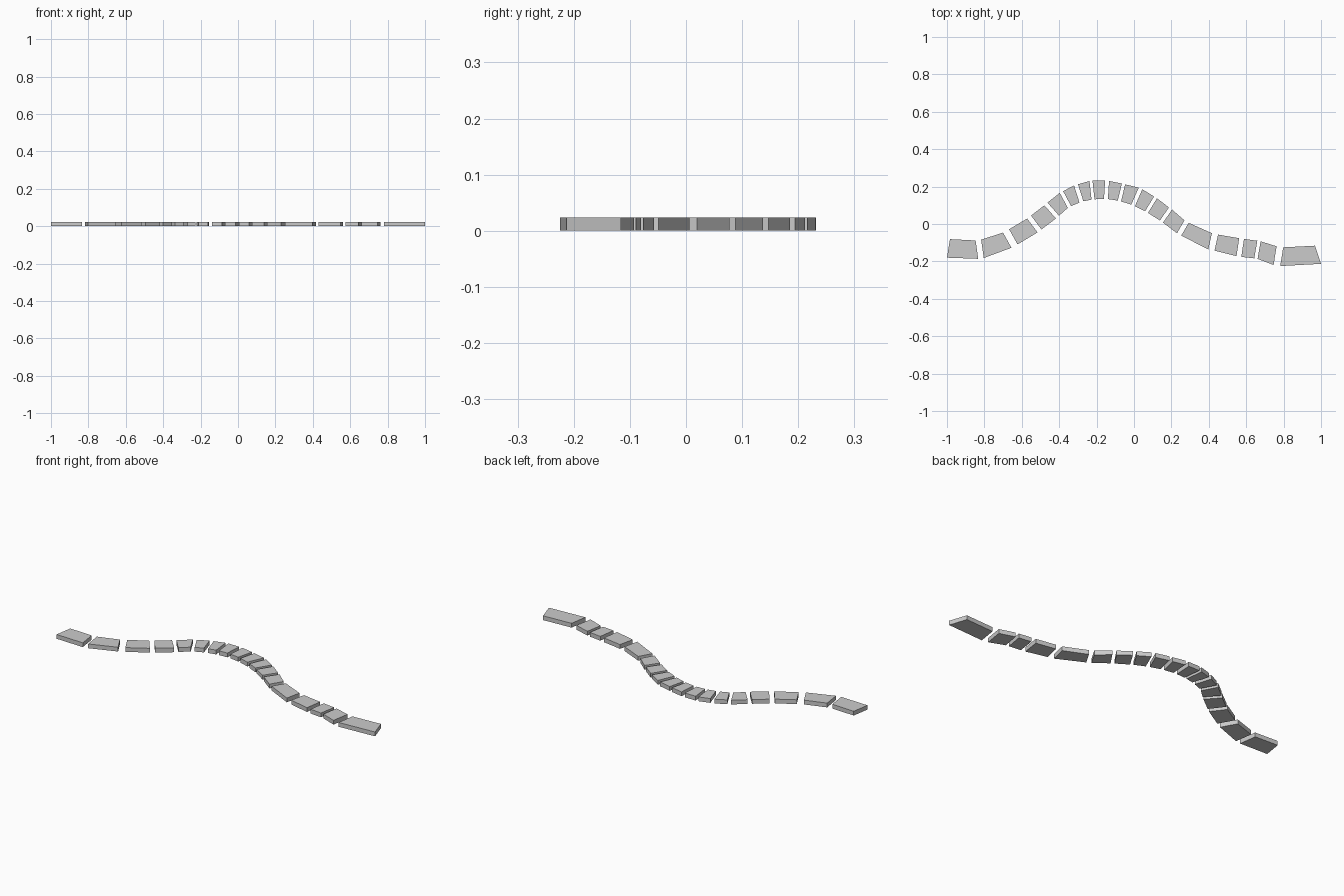
import bpy, bmesh
from mathutils import Vector

if "Cube" in bpy.data.objects:
    bpy.data.objects.remove(bpy.data.objects["Cube"])

THICK = 0.024

# Joints across the winding path: (back x, back y, front x, front y, gap width)
joints = [
    (-.984, -.081, -1.0, -.180, 0), (-.832, -.086, -.818, -.184, .030),
    (-.684, -.037, -.639, -.118, .037), (-.561, .037, -.505, -.037, .026),
    (-.471, .107, -.409, .037, .022), (-.388, .171, -.345, .091, .020),
    (-.310, .209, -.281, .118, .022), (-.230, .231, -.219, .131, .016),
    (-.144, .231, -.150, .134, .021), (-.056, .214, -.078, .123, .018),
    (.035, .190, -.005, .099, .021), (.115, .142, .067, .064, .018),
    (.195, .083, .147, .013, .020), (.281, .013, .241, -.056, .026),
    (.433, -.053, .414, -.139, .034), (.575, -.078, .561, -.174, .026),
    (.668, -.091, .652, -.185, .018), (.780, -.122, .764, -.222, .036),
    (.968, -.116, 1.0, -.213, 0),
]


def edge(joint, side):
    """Back and front corner of a stone on one side of a joint."""
    bx, by, fx, fy, gap = joint
    back, front = Vector((bx, by)), Vector((fx, fy))
    d = (back - front).normalized()
    shift = Vector((d.y, -d.x)) * gap / 2 * side
    return back + shift, front + shift


def paving_stone(name, outline):
    bm = bmesh.new()
    base = bm.faces.new([bm.verts.new((p.x, p.y, 0)) for p in outline])
    top = bmesh.ops.extrude_face_region(bm, geom=[base])["geom"]
    bmesh.ops.translate(bm, vec=(0, 0, THICK),
                        verts=[g for g in top if isinstance(g, bmesh.types.BMVert)])
    bmesh.ops.recalc_face_normals(bm, faces=bm.faces)
    mesh = bpy.data.meshes.new(name)
    bm.to_mesh(mesh)
    bm.free()
    bpy.context.collection.objects.link(bpy.data.objects.new(name, mesh))


# One flat stone between each pair of neighbouring joints
for i, (a, b) in enumerate(zip(joints, joints[1:]), 1):
    left_back, left_front = edge(a, 1)
    right_back, right_front = edge(b, -1)
    paving_stone(f"paving_stone_{i:02d}",
                 [left_front, right_front, right_back, left_back])
